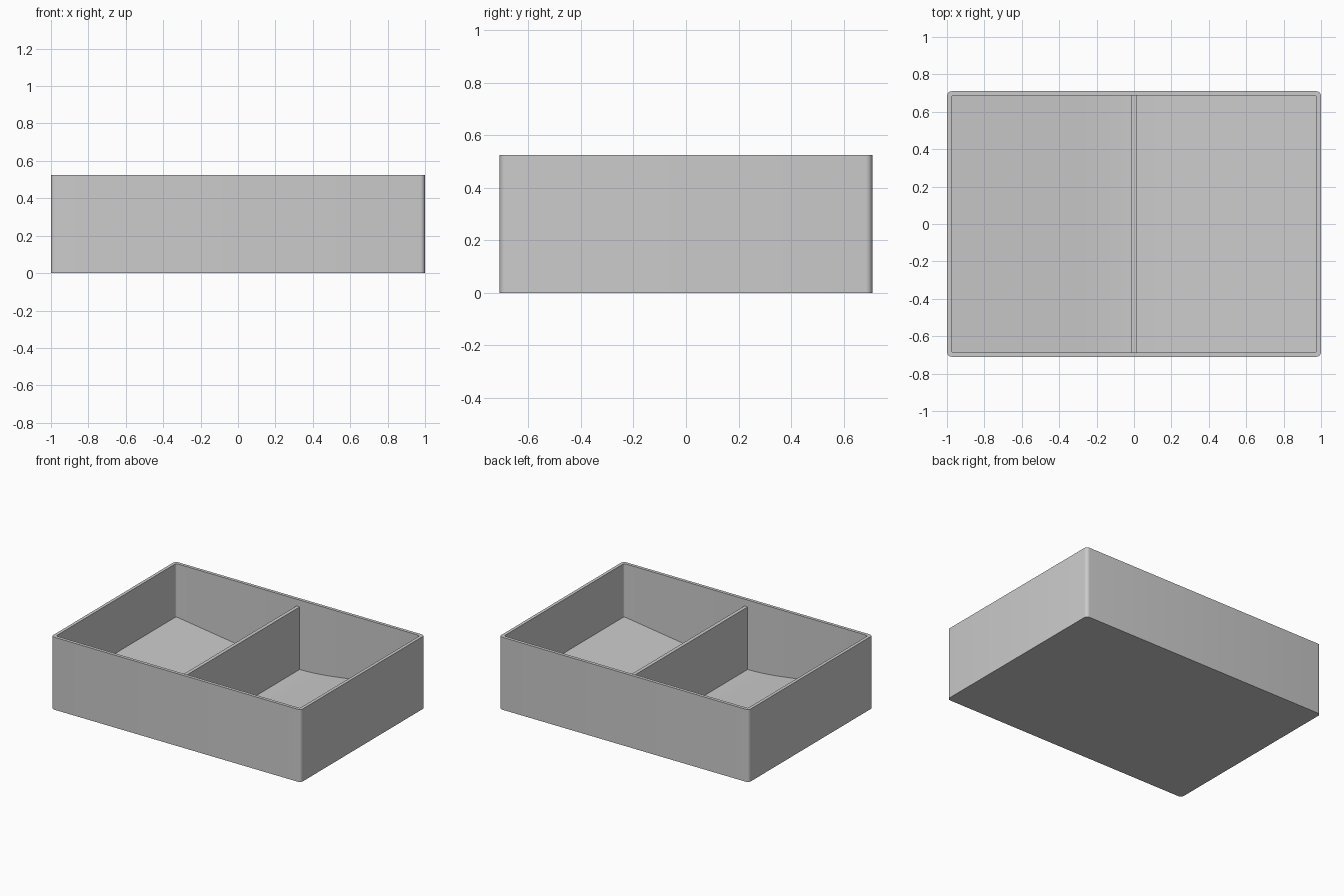
import bpy
import bmesh
import math

cube = bpy.data.objects.get("Cube")
if cube:
    bpy.data.objects.remove(cube, do_unlink=True)

HALF_X, HALF_Y, HEIGHT = 1.0, 0.71, 0.525
WALL = 0.023
DIVIDER_HALF, DIVIDER_TOP = 0.013, 0.475
FLOOR, SLOPE, ARC_END = 0.022, 0.139, 0.27

grey = bpy.data.materials.new("plain grey")
grey.use_nodes = True
color = (0.6, 0.6, 0.6, 1)
grey.diffuse_color = color
grey.node_tree.nodes["Principled BSDF"].inputs["Base Color"].default_value = color


def finish(name, bm):
    bmesh.ops.recalc_face_normals(bm, faces=bm.faces)
    mesh = bpy.data.meshes.new(name)
    bm.to_mesh(mesh)
    bm.free()
    mesh.materials.append(grey)
    obj = bpy.data.objects.new(name, mesh)
    bpy.context.collection.objects.link(obj)
    bpy.ops.object.select_all(action="DESELECT")
    obj.select_set(True)
    bpy.context.view_layer.objects.active = obj
    bpy.ops.object.shade_smooth_by_angle(angle=math.radians(30))
    return obj


def rounded_ring(bm, hx, hy, radius, z, steps=6):
    verts = []
    for corner, (sx, sy) in enumerate([(1, 1), (-1, 1), (-1, -1), (1, -1)]):
        for i in range(steps + 1):
            a = math.pi / 2 * (corner + i / steps)
            verts.append(bm.verts.new((sx * (hx - radius) + radius * math.cos(a),
                                       sy * (hy - radius) + radius * math.sin(a), z)))
    return verts


def extrude_along_y(name, profile, half_y):
    bm = bmesh.new()
    face = bm.faces.new([bm.verts.new((x, -half_y, z)) for x, z in profile])
    out = bmesh.ops.extrude_face_region(bm, geom=[face], use_keep_orig=True)
    moved = [g for g in out["geom"] if isinstance(g, bmesh.types.BMVert)]
    bmesh.ops.translate(bm, verts=moved, vec=(0, 2 * half_y, 0))
    return finish(name, bm)


# Outer tray: open shell with rounded upright corners
bm = bmesh.new()
inner = (HALF_X - WALL, HALF_Y - WALL, 0.012)
rings = [rounded_ring(bm, HALF_X, HALF_Y, 0.025, z) for z in (0, HEIGHT)]
rings += [rounded_ring(bm, *inner, z) for z in (HEIGHT, FLOOR / 2)]
for a, b in zip(rings, rings[1:]):
    for i in range(len(a)):
        j = (i + 1) % len(a)
        bm.faces.new((a[i], a[j], b[j], b[i]))
bm.faces.new(rings[0])
bm.faces.new(rings[-1])
finish("tray", bm)

# Divider, slightly lower than the rim
d = DIVIDER_HALF
extrude_along_y("divider", [(-d, 0.005), (d, 0.005), (d, DIVIDER_TOP), (-d, DIVIDER_TOP)],
                HALF_Y - WALL / 2)

# Scooped floors: a shallow arc beside the divider, then a straight ramp
arc = []
for i in range(9):
    t = i / 8
    x = ARC_END * t
    arc.append((x, FLOOR + SLOPE * ARC_END / 2 * t * t))
end_x = HALF_X - WALL / 2
end_z = arc[-1][1] + SLOPE * (end_x - ARC_END)
profile = [(0, 0.006), *arc, (end_x, end_z), (end_x, 0.006)]
for name, side in (("left_floor", 1), ("right_floor", -1)):
    extrude_along_y(name, [(side * x, z) for x, z in profile], HALF_Y - WALL / 2)
